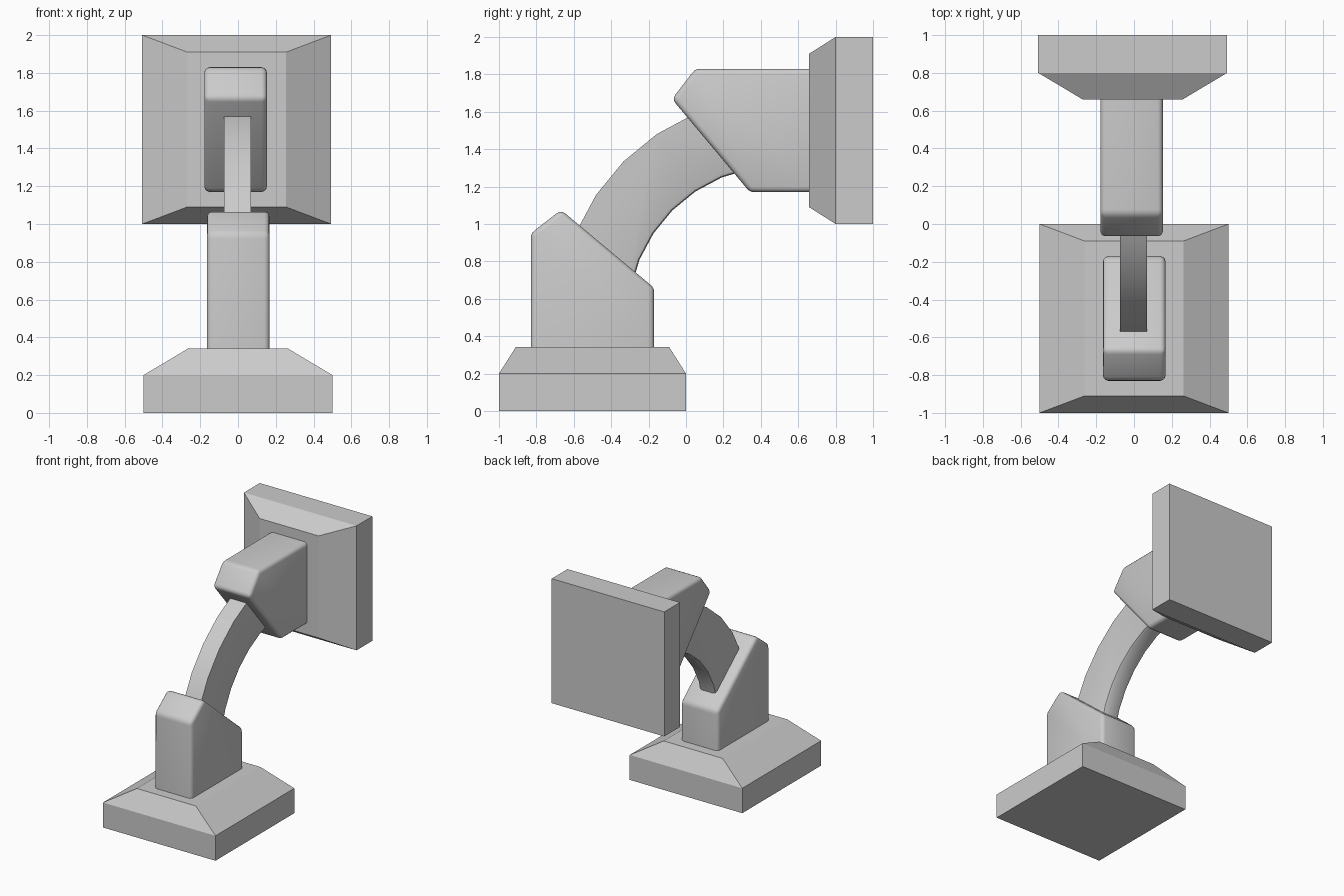
import bpy, bmesh, math
from mathutils import Matrix

if "Cube" in bpy.data.objects:
    bpy.data.objects.remove(bpy.data.objects["Cube"])

grey = bpy.data.materials.new("plain_grey")
grey.diffuse_color = (0.6, 0.6, 0.6, 1)
grey.use_nodes = True
grey.node_tree.nodes["Principled BSDF"].inputs["Base Color"].default_value = grey.diffuse_color


def finish(bm, name, smooth=False):
    bmesh.ops.recalc_face_normals(bm, faces=bm.faces[:])
    me = bpy.data.meshes.new(name)
    bm.to_mesh(me)
    bm.free()
    me.materials.append(grey)
    ob = bpy.data.objects.new(name, me)
    bpy.context.collection.objects.link(ob)
    if smooth:
        bpy.ops.object.select_all(action='DESELECT')
        ob.select_set(True)
        bpy.context.view_layer.objects.active = ob
        bpy.ops.object.shade_smooth_by_angle(angle=math.radians(35))
    return ob


def extrude_profile(pts, x0, x1):
    """Side profile of (y, z) points, extruded along x."""
    bm = bmesh.new()
    f = bm.faces.new([bm.verts.new((x0, y, z)) for y, z in pts])
    r = bmesh.ops.extrude_face_region(bm, geom=[f])
    vs = [g for g in r["geom"] if isinstance(g, bmesh.types.BMVert)]
    bmesh.ops.translate(bm, verts=vs, vec=(x1 - x0, 0, 0))
    return bm


def plate():
    """Square plate with a sloped top."""
    bm = bmesh.new()
    levels = [(0.5, 0.5, 0), (0.5, 0.5, 0.2), (0.262, 0.41, 0.342)]
    rings = [[bm.verts.new((sx * a, -0.5 + sy * b, z))
              for sx, sy in ((-1, -1), (1, -1), (1, 1), (-1, 1))] for a, b, z in levels]
    for lo, hi in zip(rings, rings[1:]):
        for i in range(4):
            j = (i + 1) % 4
            bm.faces.new((lo[i], lo[j], hi[j], hi[i]))
    bm.faces.new(rings[0])
    bm.faces.new(rings[-1])
    return bm


def bracket():
    """Slanted socket with rounded edges, open into the plate."""
    bm = extrude_profile([(-0.83, 0.32), (-0.83, 0.95), (-0.668, 1.075),
                          (-0.17, 0.658), (-0.17, 0.32)], -0.164, 0.167)
    edges = [e for e in bm.edges if max(v.co.z for v in e.verts) > 0.33]
    bmesh.ops.bevel(bm, geom=edges, offset=0.028, segments=3, profile=0.5, affect='EDGES')
    return bm


# wall half mirrors the floor half: (y, z) -> (1 - z, 1 - y)
to_wall = Matrix(((1, 0, 0, 0), (0, 0, -1, 1), (0, -1, 0, 1), (0, 0, 0, 1)))

for place, mat, dx_plate, dx_bracket in (("floor", Matrix(), 0, 0), ("wall", to_wall, -0.007, -0.014)):
    for part, make, dx, smooth in (("plate", plate, dx_plate, False), ("bracket", bracket, dx_bracket, True)):
        bm = make()
        bm.transform(Matrix.Translation((dx, 0, 0)) @ mat)
        finish(bm, place + "_" + part, smooth)

# curved arm: quarter ring around (0.5, 0.5)
N, R_IN, R_OUT = 8, 0.81, 1.18
angles = [math.radians(90 + 90 * i / N) for i in range(N + 1)]
ring = lambda r, seq: [(0.5 + r * math.cos(a), 0.5 + r * math.sin(a)) for a in seq]
bm = extrude_profile(ring(R_OUT, angles) + ring(R_IN, angles[::-1]), -0.075, 0.07)
# soften the long inner edges
inner = [e for e in bm.edges if abs(e.verts[0].co.x - e.verts[1].co.x) < 1e-4 and
         all(math.hypot(v.co.y - 0.5, v.co.z - 0.5) < 0.9 for v in e.verts)]
bmesh.ops.bevel(bm, geom=inner, offset=0.02, segments=2, profile=0.5, affect='EDGES')
finish(bm, "curved_arm", True)
